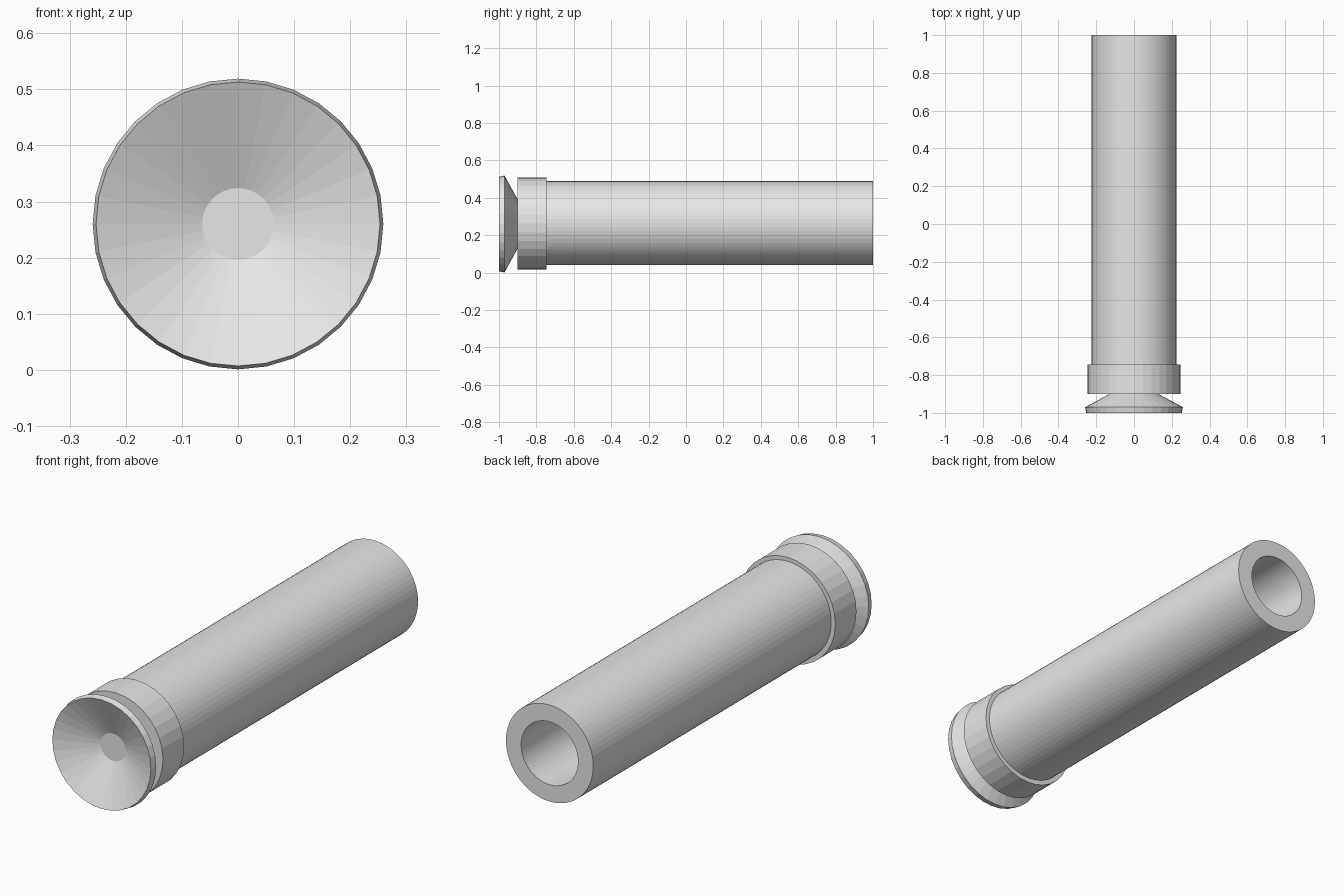
import bpy
import math

cube = bpy.data.objects.get("Cube")
if cube:
    bpy.data.objects.remove(cube, do_unlink=True)

grey = bpy.data.materials.new("light_grey")
grey.use_nodes = True
COLOUR = (0.8, 0.8, 0.8, 1)
grey.diffuse_color = COLOUR
grey.node_tree.nodes["Principled BSDF"].inputs["Base Color"].default_value = COLOUR


def lathe(name, profile, sides, height, closed=False):
    """Turn (radius, y) points round the y axis; open profiles get end caps."""
    verts, faces = [], []
    for radius, y in profile:
        for i in range(sides):
            a = 2 * math.pi * i / sides
            verts.append((radius * math.sin(a), y, radius * math.cos(a)))
    rings = len(profile)
    for r in range(rings if closed else rings - 1):
        this, other = r * sides, (r + 1) % rings * sides
        for i in range(sides):
            j = (i + 1) % sides
            faces.append((this + i, this + j, other + j, other + i))
    if not closed:
        faces.append(tuple(reversed(range(sides))))
        faces.append(tuple(range((rings - 1) * sides, rings * sides)))
    mesh = bpy.data.meshes.new(name)
    mesh.from_pydata(verts, [], faces)
    mesh.materials.append(grey)
    obj = bpy.data.objects.new(name, mesh)
    obj.location.z = height
    bpy.context.collection.objects.link(obj)
    return obj


# Flared dish at the front, with a small flat bottom
lathe("dish", [(0.064, -0.915), (0.253, -1.0), (0.259, -0.97),
               (0.13, -0.9), (0.11, -0.89)], 32, 0.26)

# Collar joining the dish to the tube
lathe("collar", [(0.245, -0.9), (0.245, -0.745)], 32, 0.263)

# Long thick-walled tube, open at the back
lathe("tube", [(0.224, -0.76), (0.224, 1.0), (0.146, 1.0), (0.146, -0.76)],
      64, 0.265, closed=True)

# Consistent outward normals
for obj in bpy.context.collection.objects:
    if obj.name in {"dish", "collar", "tube"}:
        bpy.context.view_layer.objects.active = obj
        bpy.ops.object.mode_set(mode="EDIT")
        bpy.ops.mesh.select_all(action="SELECT")
        bpy.ops.mesh.normals_make_consistent(inside=False)
        bpy.ops.object.mode_set(mode="OBJECT")
